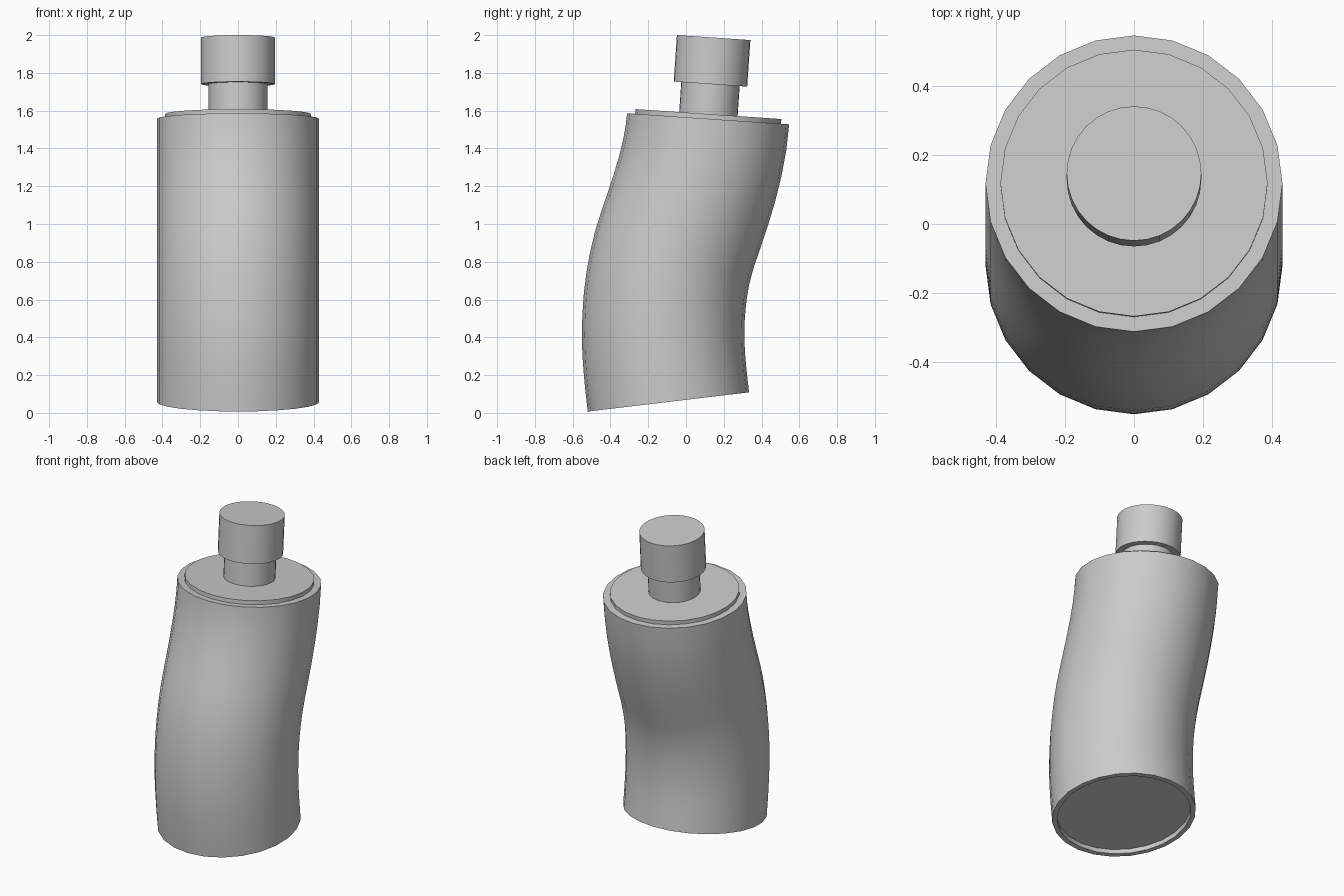
import bpy, bmesh, math
from mathutils import Vector

cube = bpy.data.objects.get("Cube")
if cube:
    bpy.data.objects.remove(cube, do_unlink=True)

grey = bpy.data.materials.new("plain grey")
grey.use_nodes = True
GREY = (0.6, 0.6, 0.6, 1)
grey.diffuse_color = GREY
grey.node_tree.nodes["Principled BSDF"].inputs["Base Color"].default_value = GREY


def axis(deg):
    """Direction of the bottle's centre line, leaning towards +y by deg."""
    a = math.radians(deg)
    return Vector((0, math.sin(a), math.cos(a)))


def loft(name, rings, sides):
    """Skin circular rings given as (centre, lean, radius), capped at both ends."""
    bm = bmesh.new()
    loops = []
    for centre, lean, radius in rings:
        t = axis(lean)
        across = Vector((0, t.z, -t.y))
        loop = []
        for i in range(sides):
            a = 2 * math.pi * i / sides
            offset = Vector((math.cos(a), 0, 0)) + across * math.sin(a)
            loop.append(bm.verts.new(centre + offset * radius))
        loops.append(loop)
    for low, high in zip(loops, loops[1:]):
        for i in range(sides):
            j = (i + 1) % sides
            bm.faces.new((low[i], low[j], high[j], high[i]))
    bm.faces.new(loops[0][::-1])
    bm.faces.new(loops[-1])
    bmesh.ops.recalc_face_normals(bm, faces=bm.faces)
    mesh = bpy.data.meshes.new(name)
    bm.to_mesh(mesh)
    bm.free()
    mesh.materials.append(grey)
    obj = bpy.data.objects.new(name, mesh)
    bpy.context.collection.objects.link(obj)
    bpy.ops.object.select_all(action='DESELECT')
    obj.select_set(True)
    bpy.context.view_layer.objects.active = obj
    bpy.ops.object.shade_smooth_by_angle(angle=math.radians(35))
    return obj


# Centre line of the wavy body: y, z, lean
stations = [(-0.093, 0.058, -6.8), (-0.121, 0.416, 0),
            (-0.042, 0.927, 19.1), (0.117, 1.557, 3.9)]
R = 0.43
STEPS = 6
base = Vector((0, *stations[0][:2]))
base_lean = stations[0][2]
top = Vector((0, *stations[-1][:2]))
top_lean = stations[-1][2]

# Recessed underside, then the rim, then the wavy wall
rings = [(base + axis(base_lean) * 0.03, base_lean, 0.4), (base, base_lean, 0.4)]
for k, ((y0, z0, a0), (y1, z1, a1)) in enumerate(zip(stations, stations[1:])):
    p, q = Vector((0, y0, z0)), Vector((0, y1, z1))
    reach = (q - p).length / 3
    h0, h1 = p + axis(a0) * reach, q - axis(a1) * reach
    for s in range(0 if k == 0 else 1, STEPS + 1):
        t = s / STEPS
        u = 1 - t
        point = p * u**3 + h0 * 3 * u * u * t + h1 * 3 * u * t * t + q * t**3
        slope = (h0 - p) * u * u + (h1 - h0) * 2 * u * t + (q - h1) * t * t
        rings.append((point, math.degrees(math.atan2(slope.y, slope.z)), R))
loft("bottle_body", rings, 24)


def stub(name, start, end, radius, sides):
    """Cylinder standing on the tilted top of the body."""
    loft(name, [(top + axis(top_lean) * d, top_lean, radius) for d in (start, end)], sides)


stub("shoulder_disc", -0.01, 0.025, 0.387, 24)
stub("neck", 0.02, 0.2, 0.155, 32)
stub("cap", 0.184, 0.431, 0.195, 32)
